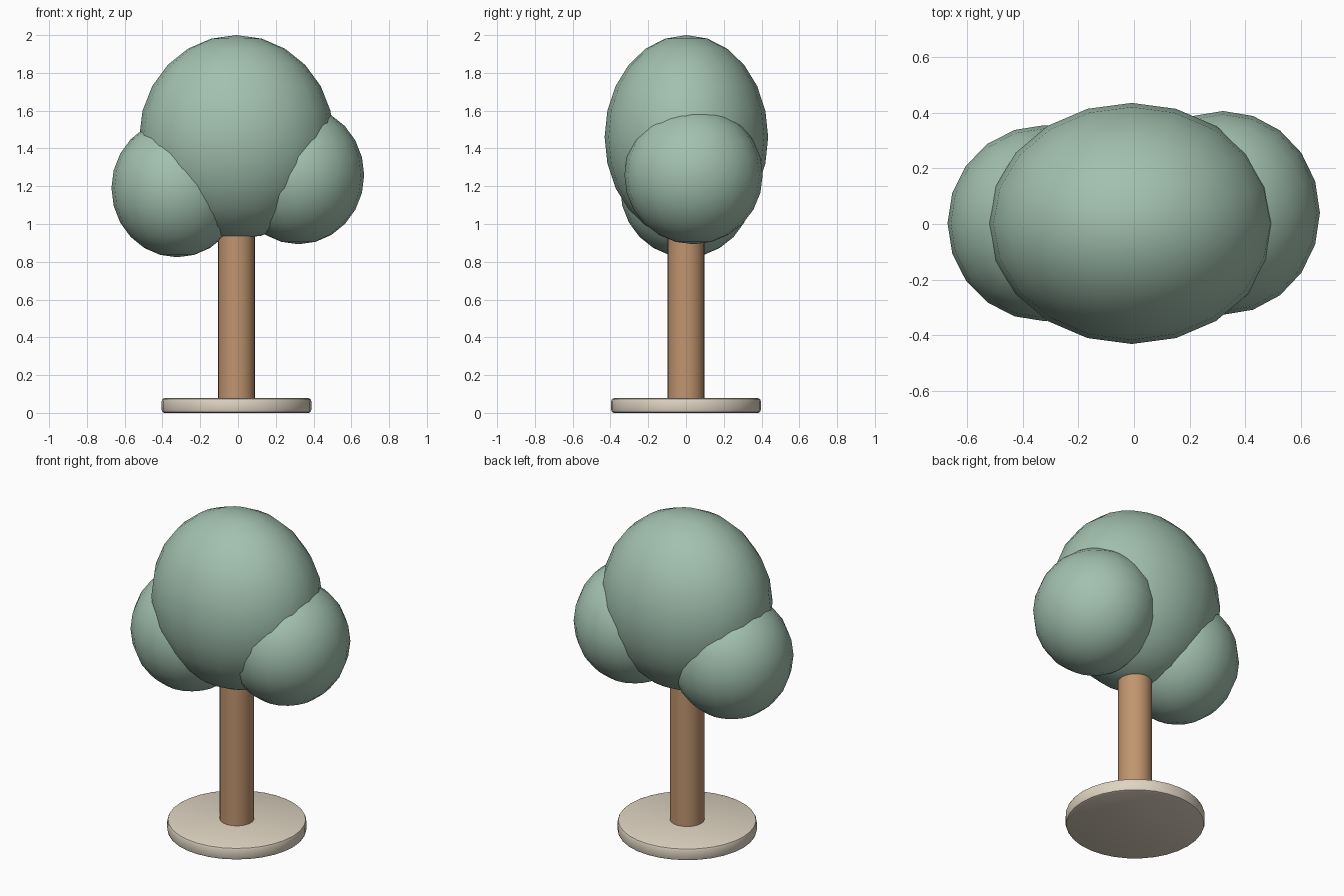
import bpy
from math import radians

if "Cube" in bpy.data.objects:
    bpy.data.objects.remove(bpy.data.objects["Cube"])

CX = -0.008  # shared axis of base, trunk and main crown


def material(name, rgb):
    m = bpy.data.materials.new(name)
    m.diffuse_color = (*rgb, 1)
    m.use_nodes = True
    m.node_tree.nodes["Principled BSDF"].inputs["Base Color"].default_value = m.diffuse_color
    return m


def finish(name, mat, angle):
    ob = bpy.context.object
    ob.name = name
    ob.data.materials.append(mat)
    bpy.ops.object.shade_smooth_by_angle(angle=radians(angle))
    return ob


def blob(name, centre, radii):
    bpy.ops.mesh.primitive_uv_sphere_add(segments=20, ring_count=12, radius=1, location=centre)
    bpy.context.object.scale = radii
    bpy.ops.object.transform_apply(location=False, rotation=False, scale=True)
    finish(name, leaf, 60)


def disc(name, r, z0, z1, mat, sides, bevel):
    bpy.ops.mesh.primitive_cylinder_add(vertices=sides, radius=r, depth=z1 - z0,
                                        location=(CX, 0, (z0 + z1) / 2))
    ob = bpy.context.object
    if bevel:
        b = ob.modifiers.new("rounded_rim", 'BEVEL')
        b.width = bevel
        b.segments = 2
        b.limit_method = 'ANGLE'
        b.angle_limit = radians(40)
        bpy.ops.object.modifier_apply(modifier=b.name)
    finish(name, mat, 40)


leaf = material("leaf_green", (0.36, 0.53, 0.43))
bark = material("bark_brown", (0.53, 0.30, 0.16))
stone = material("base_cream", (0.74, 0.66, 0.54))

# Base plate and trunk
disc("base", 0.396, 0.0, 0.078, stone, 32, 0.015)
disc("trunk", 0.098, 0.07, 1.0, bark, 24, 0)

# Foliage: main crown with two lower side clumps
blob("crown_main", (CX, 0.002, 1.46), (0.515, 0.433, 0.54))
blob("crown_right", (0.32, 0.04, 1.259), (0.348, 0.366, 0.366))
blob("crown_left", (-0.322, 0.003, 1.19), (0.348, 0.352, 0.366))
